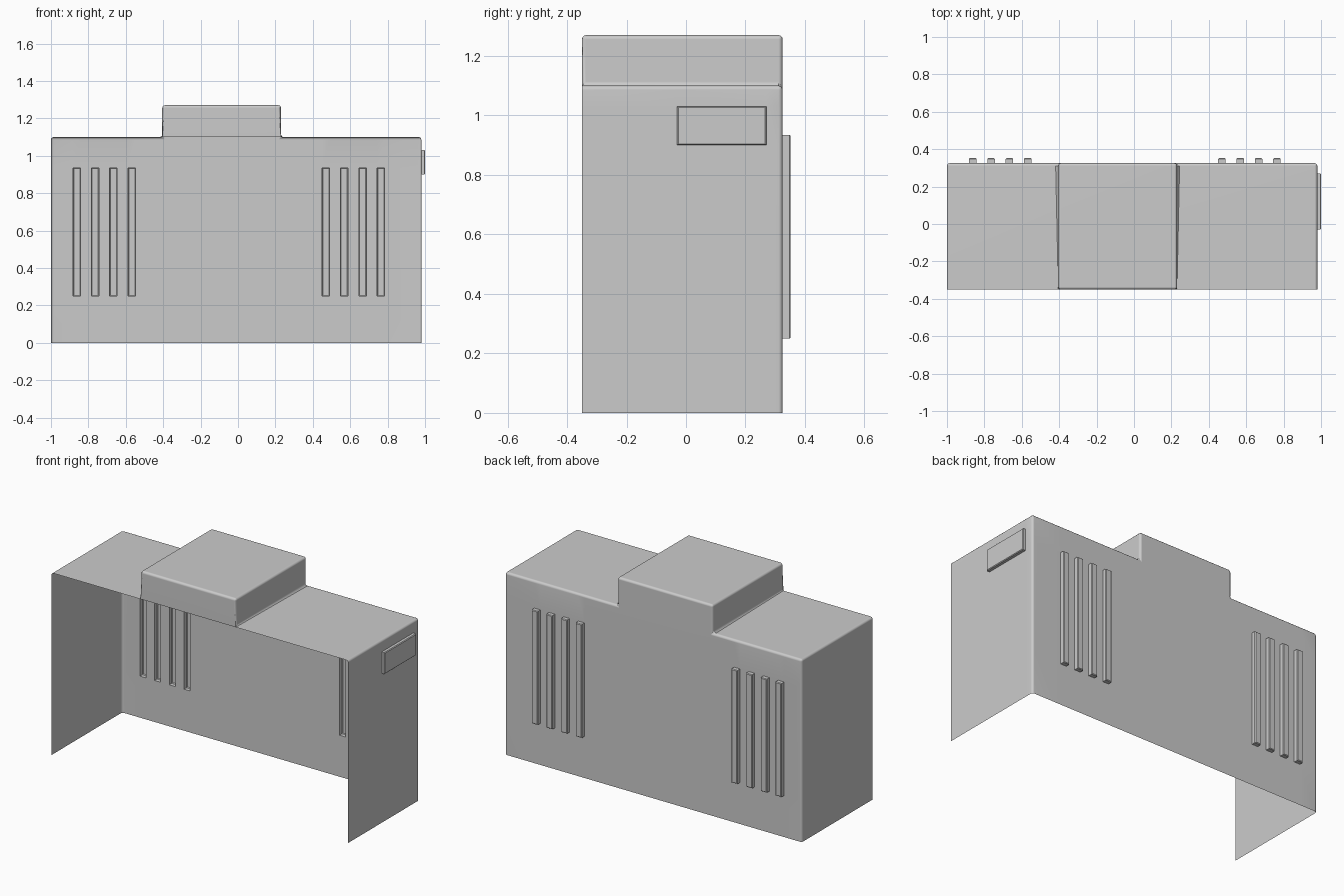
import bpy, bmesh
from mathutils import Vector

if "Cube" in bpy.data.objects:
    bpy.data.objects.remove(bpy.data.objects["Cube"])

FRONT, BACK = -0.35, 0.325
RIGHT = 0.98

bm = bmesh.new()

# open shell: stepped outline swept from front to back
outline = [(-1, 0), (-1, 1.1), (-0.405, 1.1), (-0.405, 1.27),
           (0.23, 1.27), (0.23, 1.1), (RIGHT, 1.1), (RIGHT, 0)]
front = [bm.verts.new((x, FRONT, z)) for x, z in outline]
back = [bm.verts.new((x, BACK, z)) for x, z in outline]
for i in range(len(outline) - 1):
    bm.faces.new((front[i], front[i + 1], back[i + 1], back[i]))
bm.faces.new(back)                       # back wall
bm.faces.new(front[2:6][::-1])           # front of the raised block
bm.normal_update()

# rounded edges
sharp = [e for e in bm.edges if len(e.link_faces) == 2 and e.calc_face_angle() > 0.5]
bmesh.ops.bevel(bm, geom=sharp, offset=0.014, segments=3, profile=0.5,
                affect='EDGES', clamp_overlap=True)
bm.normal_update()


def raise_panels(normal, wall, axis, spans, z_span, height):
    """Cut rectangles into one flat wall and push them outwards."""
    n = Vector(normal)

    def wall_faces():
        return [f for f in bm.faces if f.normal.dot(n) > 0.999
                and abs(f.calc_center_median().dot(n) - wall) < 1e-3]

    cuts = [(axis, v) for s in spans for v in s] + [(2, v) for v in z_span]
    for ax, v in cuts:
        d = Vector((0, 0, 0))
        d[ax] = 1
        faces = wall_faces()
        geom = set(faces)
        for f in faces:
            geom.update(f.edges)
            geom.update(f.verts)
        bmesh.ops.bisect_plane(bm, geom=list(geom), plane_co=d * v, plane_no=d, dist=1e-5)
        bm.normal_update()

    def inside(f):
        c = f.calc_center_median()
        return z_span[0] < c.z < z_span[1] and any(a < c[axis] < b for a, b in spans)

    panels = [f for f in wall_faces() if inside(f)]
    tips = bmesh.ops.extrude_discrete_faces(bm, faces=panels)['faces']
    for f in tips:
        bmesh.ops.translate(bm, verts=f.verts, vec=n * height)
    bm.normal_update()
    rims = list({e for f in tips for e in f.edges})
    bmesh.ops.bevel(bm, geom=rims, offset=0.004, segments=1, affect='EDGES')
    bm.normal_update()


# two groups of four vent ribs on the back
ribs = [(x - 0.02, x + 0.02) for s in (-0.862, 0.47) for x in (s + 0.098 * i for i in range(4))]
raise_panels((0, 1, 0), BACK, 0, ribs, (0.25, 0.935), 0.027)

# plate on the right side
raise_panels((1, 0, 0), RIGHT, 1, [(-0.03, 0.27)], (0.9, 1.03), 0.02)

mesh = bpy.data.meshes.new("machine_cover")
bm.to_mesh(mesh)
bm.free()
cover = bpy.data.objects.new("machine_cover", mesh)
bpy.context.collection.objects.link(cover)
bpy.context.view_layer.objects.active = cover
cover.select_set(True)
bpy.ops.object.shade_smooth_by_angle(angle=0.6)
weighted = cover.modifiers.new("weighted_normals", 'WEIGHTED_NORMAL')
weighted.keep_sharp = True
